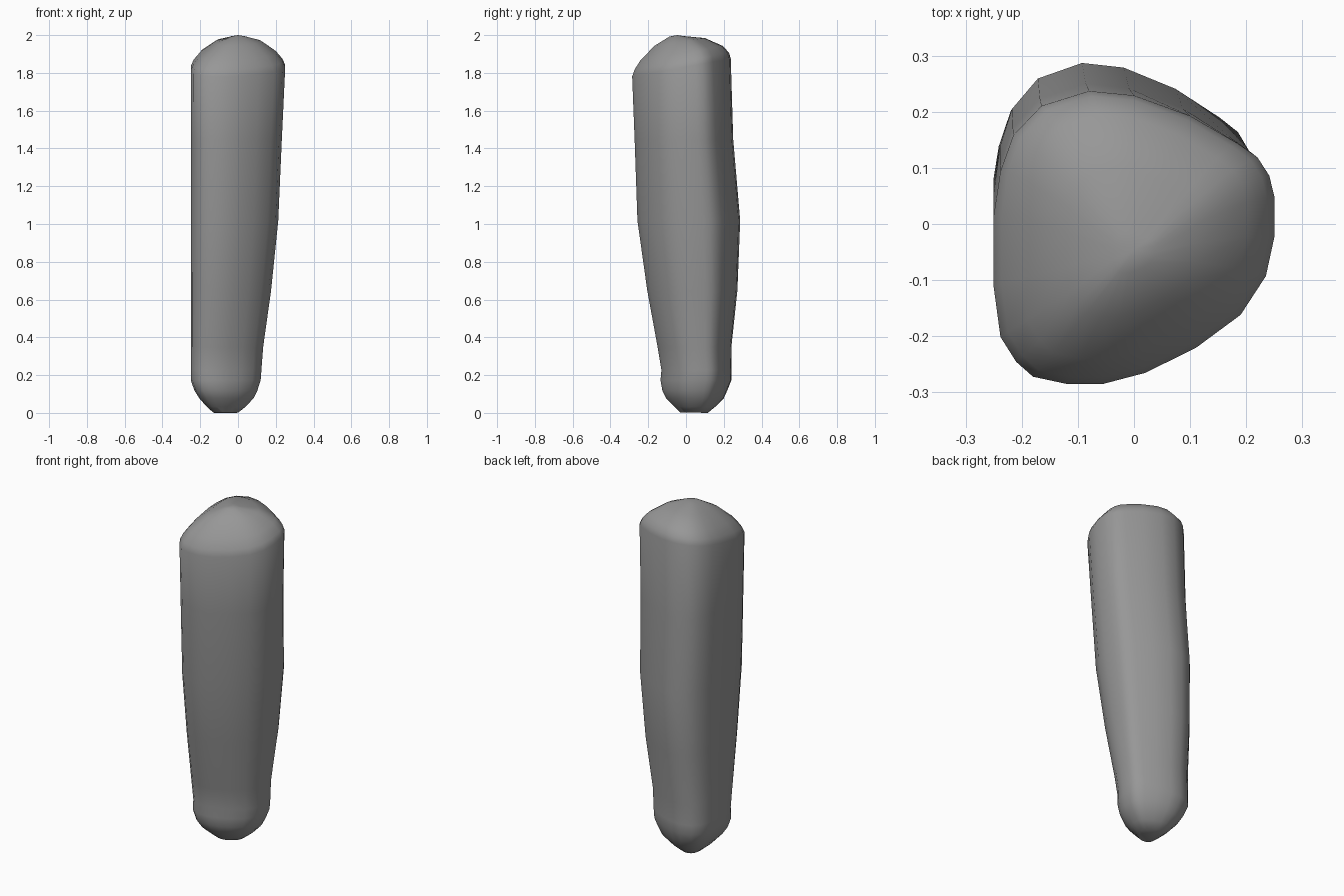
import bpy, bmesh

if "Cube" in bpy.data.objects:
    bpy.data.objects.remove(bpy.data.objects["Cube"])

# rounded-triangle outline of the handle, seen from above at the top rim
OUTLINE = [(.22, .125), (.241, .092), (.25, .055), (.25, -.02), (.235, -.09), (.19, -.16),
           (.11, -.22), (.02, -.265), (-.055, -.285), (-.12, -.285), (-.18, -.272),
           (-.21, -.245), (-.238, -.2), (-.25, -.11), (-.25, .02), (-.238, .1), (-.215, .165),
           (-.165, .218), (-.08, .245), (0, .237), (.1, .2), (.185, .15)]
X0, X1, Y0, Y1 = -.25, .25, -.285, .245

# cross-sections: height, x min, x max, y min, y max, slope along y
SECTIONS = [
    (.005, -.13, .0, -.03, .115, -.02),
    (.035, -.165, .04, -.06, .155, 0),
    (.08, -.205, .082, -.105, .2, 0),
    (.12, -.23, .102, -.125, .218, 0),
    (.175, -.25, .12, -.135, .24, 0),
    (.23, -.25, .124, -.13, .24, 0),
    (.35, -.25, .133, -.15, .24, 0),
    (.65, -.25, .175, -.205, .272, 0),
    (1.02, -.25, .213, -.257, .287, 0),
    (1.45, -.25, .232, -.272, .25, 0),
    (1.835, -.25, .25, -.285, .237, .18),
    (1.868, -.236, .236, -.273, .228, .18),
    (1.912, -.2, .2, -.24, .195, .17),
    (1.972, -.12, .122, -.165, .1, .15),
    (1.998, -.036, .036, -.087, -.013, .03),
]

# loft the handle through its cross-sections
bm = bmesh.new()
rings = []
for z, xa, xb, ya, yb, slope in SECTIONS:
    ring = []
    for px, py in OUTLINE:
        x = xa + (px - X0) / (X1 - X0) * (xb - xa)
        y = ya + (py - Y0) / (Y1 - Y0) * (yb - ya)
        ring.append(bm.verts.new((x, y, z + slope * y)))
    rings.append(ring)
n = len(OUTLINE)
for a, b in zip(rings, rings[1:]):
    for i in range(n):
        j = (i + 1) % n
        bm.faces.new((a[i], a[j], b[j], b[i]))
bm.faces.new(rings[0])
# slightly raised middle of the top
tip = bm.verts.new((0, -.045, 2.003))
for i in range(n):
    bm.faces.new((rings[-1][i], rings[-1][(i + 1) % n], tip))
bmesh.ops.recalc_face_normals(bm, faces=bm.faces)

# stand it exactly on the ground
low = min(v.co.z for v in bm.verts)
bmesh.ops.translate(bm, verts=bm.verts, vec=(0, 0, -low))

mesh = bpy.data.meshes.new("handle")
bm.to_mesh(mesh)
bm.free()
handle = bpy.data.objects.new("handle", mesh)
bpy.context.collection.objects.link(handle)

# dark grey finish
grey = bpy.data.materials.new("dark_grey")
grey.diffuse_color = (.31, .31, .31, 1)
grey.use_nodes = True
grey.node_tree.nodes["Principled BSDF"].inputs["Base Color"].default_value = grey.diffuse_color
mesh.materials.append(grey)

bpy.context.view_layer.objects.active = handle
handle.select_set(True)
bpy.ops.object.shade_smooth_by_angle(angle=.75)
